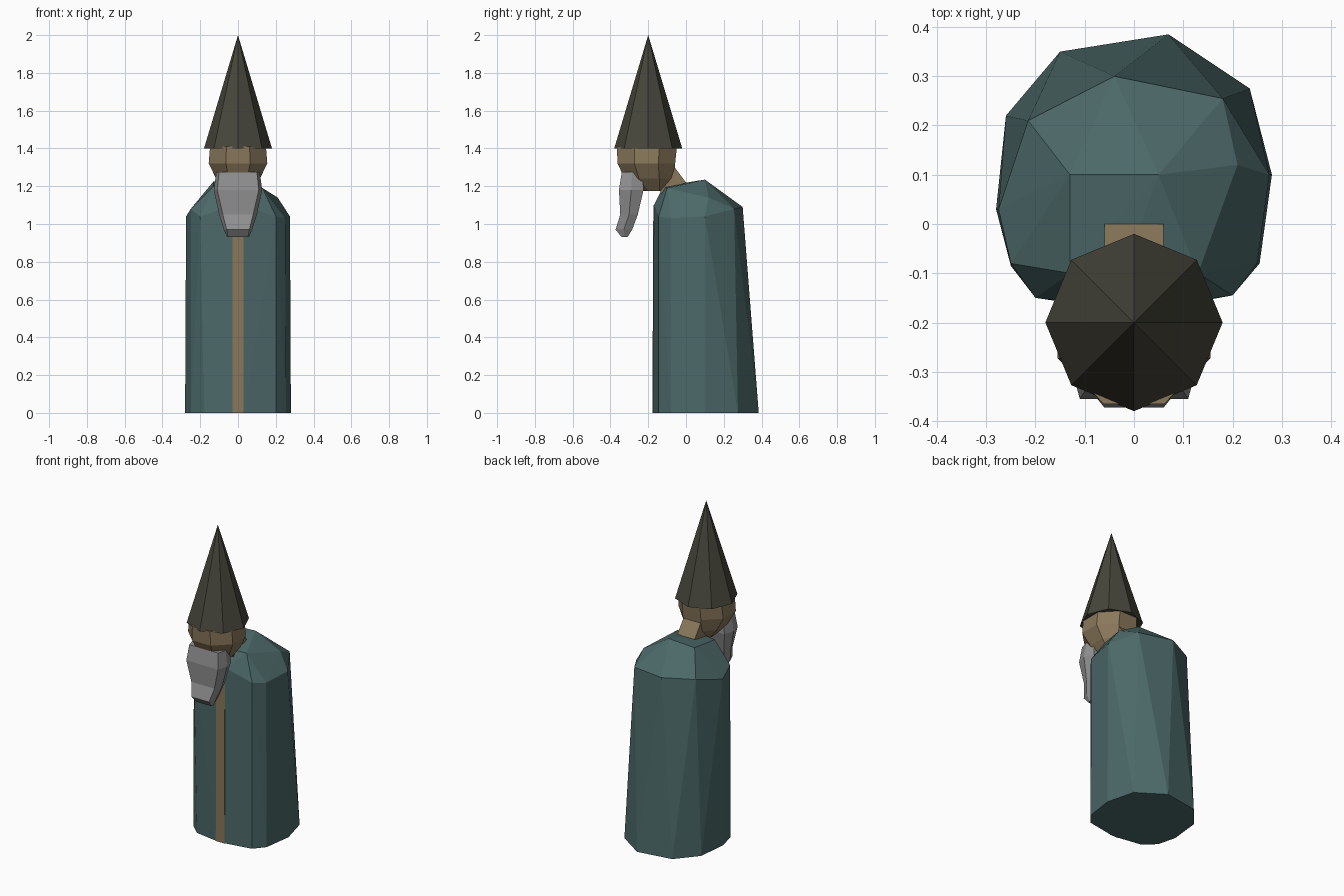
import bpy, bmesh
from math import sin, cos, pi

cube = bpy.data.objects.get("Cube")
if cube:
    bpy.data.objects.remove(cube, do_unlink=True)


def material(name, rgb):
    m = bpy.data.materials.new(name)
    m.use_nodes = True
    m.diffuse_color = (*rgb, 1)
    m.node_tree.nodes["Principled BSDF"].inputs["Base Color"].default_value = (*rgb, 1)
    return m


teal = material("teal cloth", (.072, .138, .138))
skin = material("tan", (.25, .187, .104))
grey = material("grey hair", (.283, .283, .283))
dark = material("dark felt", (.063, .061, .044))


def finish(name, bm, mat):
    bmesh.ops.recalc_face_normals(bm, faces=bm.faces)
    mesh = bpy.data.meshes.new(name)
    bm.to_mesh(mesh)
    bm.free()
    mesh.materials.append(mat)
    ob = bpy.data.objects.new(name, mesh)
    bpy.context.collection.objects.link(ob)
    return ob


def hull(name, points, mat):
    """Faceted convex solid around the given points."""
    bm = bmesh.new()
    for p in points:
        bm.verts.new(p)
    bmesh.ops.convex_hull(bm, input=bm.verts[:])
    bmesh.ops.delete(bm, geom=[v for v in bm.verts if not v.link_faces], context='VERTS')
    bmesh.ops.dissolve_limit(bm, angle_limit=.01, verts=bm.verts[:], edges=bm.edges[:])
    return finish(name, bm, mat)


def loft(name, rings, mat):
    """Skin between rings of equal point count, closed at both ends."""
    bm = bmesh.new()
    loops = [[bm.verts.new(p) for p in ring] for ring in rings]
    n = len(loops[0])
    for a, b in zip(loops, loops[1:]):
        for i in range(n):
            j = (i + 1) % n
            bm.faces.new((a[i], a[j], b[j], b[i]))
    bm.faces.new(loops[0])
    bm.faces.new(loops[-1])
    return finish(name, bm, mat)


def oval(cy, rx, ry, z, turn=0, n=8):
    return [(rx * cos(2 * pi * i / n + turn), cy + ry * sin(2 * pi * i / n + turn), z)
            for i in range(n)]


# Robe: hem, shoulder line and hunched top
hem = [(-.28, .03), (-.26, .22), (-.15, .35), (.07, .385), (.235, .275), (.28, .1),
       (.255, -.08), (.2, -.145), (.03, -.175), (-.03, -.175), (-.18, -.15), (-.25, -.085)]
shoulders = [(-.275, .03, 1.04), (-.215, .21, 1.09), (-.04, .3, 1.09), (.18, .255, 1.08),
             (.275, .1, 1.04), (.25, -.08, 1.03), (.2, -.145, 1.04), (.03, -.17, 1.1),
             (-.03, -.17, 1.1), (-.2, -.15, 1.04), (-.25, -.08, 1.08)]
hump = [(-.13, .1, 1.225), (.05, .1, 1.235), (.21, .12, 1.14), (.13, -.1, 1.19),
        (-.13, -.1, 1.2), (-.03, -.12, 1.2)]
hull("robe", [(x, y, 0) for x, y in hem] + shoulders + hump, teal)

# Strip down the robe's front
hull("robe_strip", [(x, y + d, z) for x in (-.03, .03)
                    for y, z in ((-.175, 0), (-.17, 1.1)) for d in (-.003, .003)], skin)

# Neck leaning forward out of the robe
hull("neck", [(s * .06, y, z) for s in (-1, 1)
              for y, z in ((0, 1.22), (-.06, 1.3), (-.2, 1.3), (-.13, 1.16))], skin)

# Head
loft("head", [oval(-.17, .07, .075, 1.175, pi / 8),
              oval(-.195, .125, .14, 1.24, pi / 8),
              oval(-.21, .168, .165, 1.32, pi / 8),
              oval(-.207, .16, .172, 1.41, pi / 8)], skin)


# Beard: narrowing, curving down and then forward at the tip
def beard_ring(z, front, back, wide_front, wide_back):
    mid = (front + back) / 2
    half = [(wide_front, front), (wide_back, mid), (wide_back * .85, back)]
    return [(x, y, z) for x, y in half] + [(-x, y, z) for x, y in reversed(half)]


loft("beard", [beard_ring(1.275, -.34, -.23, .1, .115),
               beard_ring(1.18, -.355, -.225, .11, .128),
               beard_ring(1.05, -.348, -.255, .08, .1),
               beard_ring(.97, -.373, -.285, .06, .075),
               beard_ring(.93, -.34, -.31, .052, .058)], grey)

# Pointed hat
bm = bmesh.new()
rim = [bm.verts.new(p) for p in oval(-.2, .18, .18, 1.4)]
tip = bm.verts.new((0, -.2, 2))
for a, b in zip(rim, rim[1:] + rim[:1]):
    bm.faces.new((a, b, tip))
bm.faces.new(rim)
finish("hat", bm, dark)
